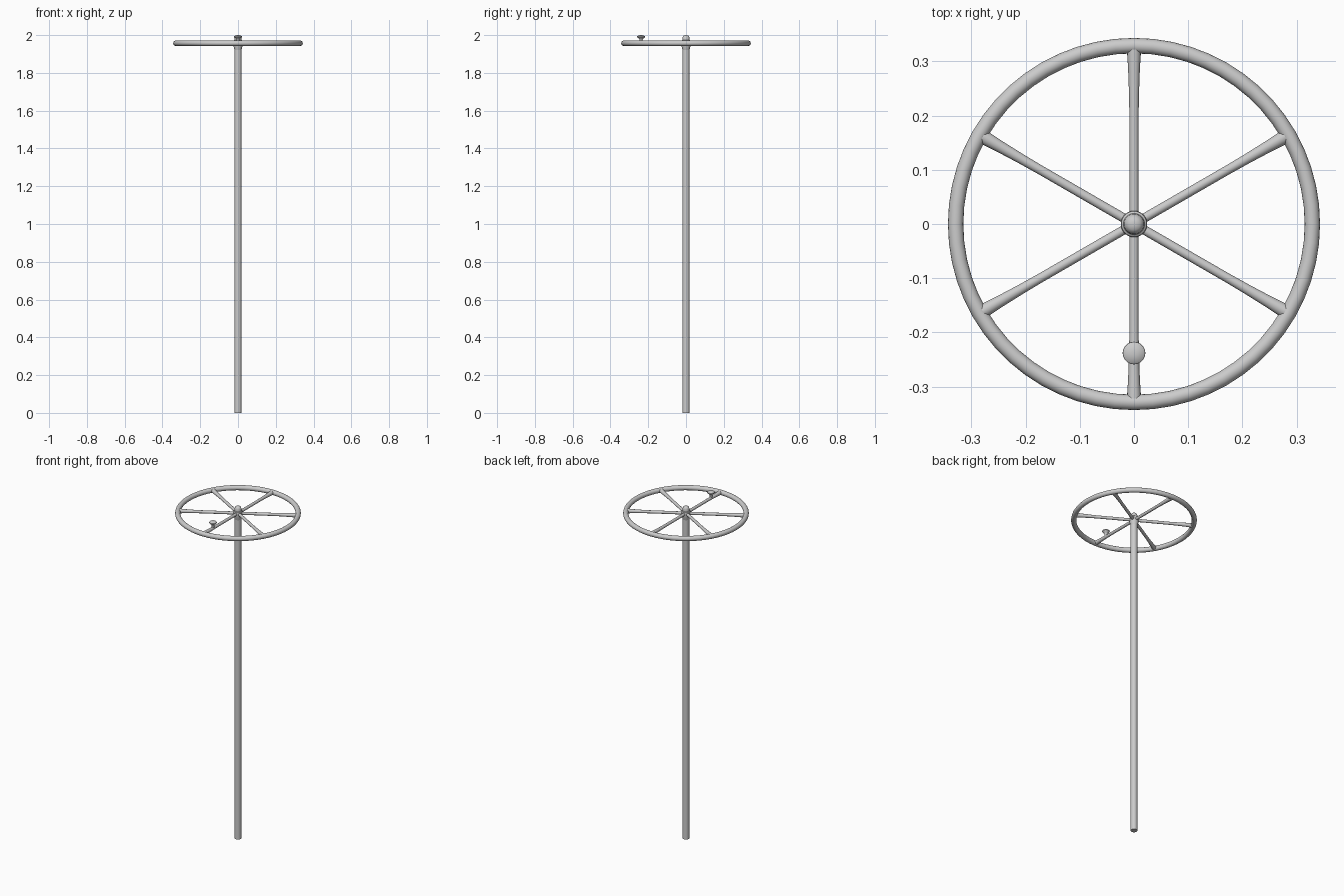
import bpy
import math
from mathutils import Matrix

if "Cube" in bpy.data.objects:
    bpy.data.objects.remove(bpy.data.objects["Cube"])

RIM_Z = 1.957
RIM_R = 0.329


def lathe(name, profile, sides, matrix=None):
    """Revolve (radius, height) points about z; end rings are capped."""
    verts, faces = [], []
    for r, z in profile:
        for i in range(sides):
            a = 2 * math.pi * i / sides
            verts.append((r * math.cos(a), r * math.sin(a), z))
    for k in range(len(profile) - 1):
        for i in range(sides):
            j = (i + 1) % sides
            faces.append((k * sides + i, k * sides + j,
                          (k + 1) * sides + j, (k + 1) * sides + i))
    faces.append(tuple(reversed(range(sides))))
    faces.append(tuple(range((len(profile) - 1) * sides, len(profile) * sides)))
    mesh = bpy.data.meshes.new(name)
    mesh.from_pydata(verts, [], faces)
    obj = bpy.data.objects.new(name, mesh)
    bpy.context.collection.objects.link(obj)
    if matrix:
        obj.matrix_world = matrix
    smooth(obj)
    return obj


def smooth(obj):
    bpy.ops.object.select_all(action='DESELECT')
    obj.select_set(True)
    bpy.context.view_layer.objects.active = obj
    bpy.ops.object.shade_smooth_by_angle(angle=math.radians(40))


# Long shaft
lathe("shaft", [(0.0185, 0), (0.0185, 1.93)], 24)

# Hub with rounded cap nut
lathe("hub", [(0.0185, 1.922), (0.020, 1.928), (0.0235, 1.942), (0.0245, 1.948),
              (0.0245, 1.966), (0.0235, 1.971), (0.0195, 1.974), (0.0185, 1.985),
              (0.0165, 1.993), (0.011, 1.998), (0.004, 2.0)], 24)

# Round rim
bpy.ops.mesh.primitive_torus_add(major_radius=RIM_R, minor_radius=0.0142,
                                 major_segments=60, minor_segments=16,
                                 location=(0, 0, RIM_Z))
rim = bpy.context.object
rim.name = "rim"
smooth(rim)

# Six spokes flaring towards the rim
spoke = [(0.0085, 0.01), (0.0085, 0.20), (0.0092, 0.24),
         (0.0108, 0.285), (0.0125, 0.312), (0.0128, 0.322)]
for i in range(6):
    turn = Matrix.Rotation(math.radians(30 + 60 * i), 4, 'Z')
    tilt = Matrix.Rotation(math.radians(90), 4, 'Y')
    lathe(f"spoke_{i + 1}", spoke, 16,
          Matrix.Translation((0, 0, RIM_Z)) @ turn @ tilt)

# Mushroom-shaped crank knob on the front spoke
lathe("crank_knob", [(0.0075, 1.955), (0.0075, 1.974), (0.010, 1.980),
                     (0.018, 1.986), (0.021, 1.990), (0.0205, 1.994),
                     (0.015, 1.998), (0.005, 2.0)], 20,
      Matrix.Translation((0, -0.238, 0)))
